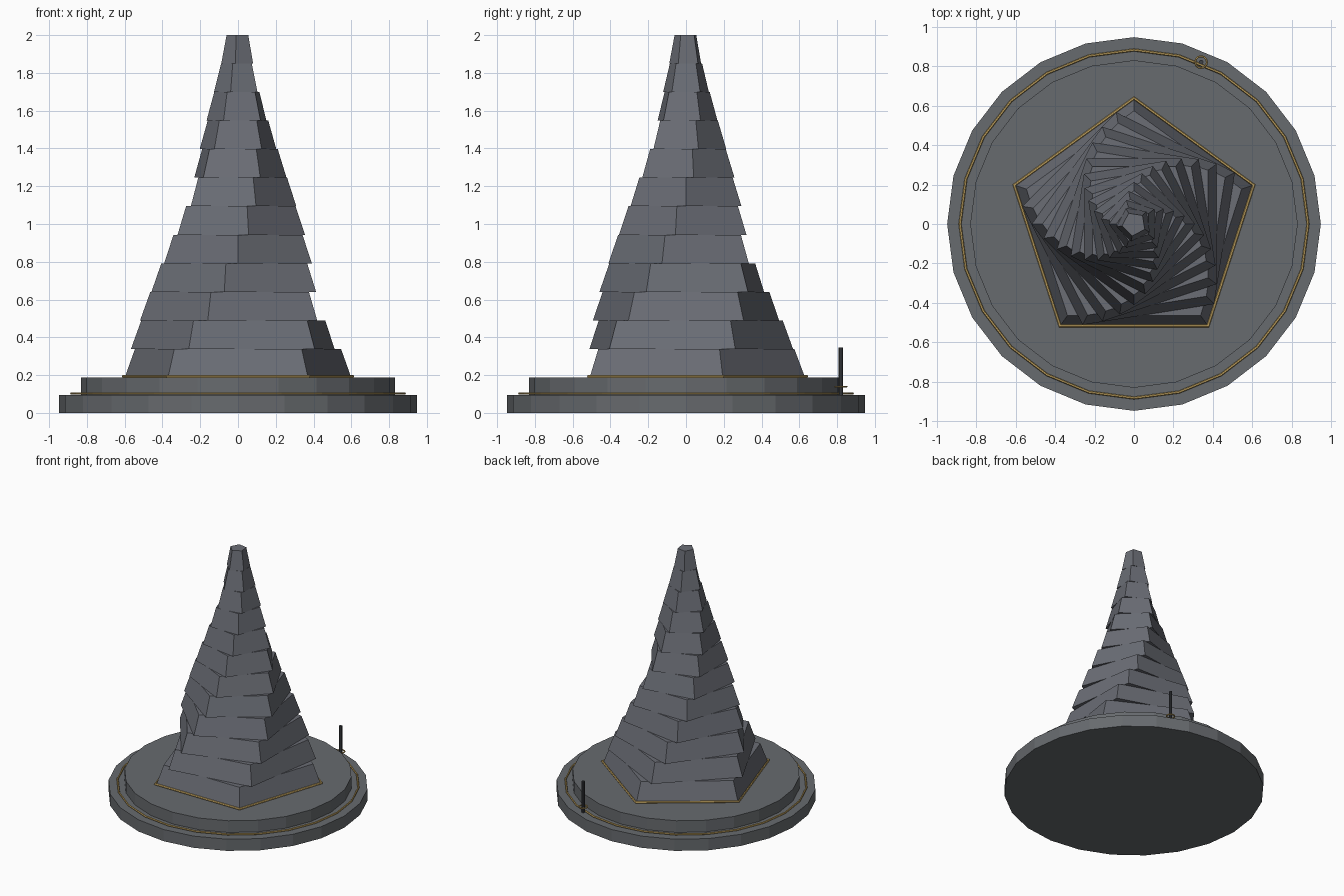
import bpy
import math

if "Cube" in bpy.data.objects:
    bpy.data.objects.remove(bpy.data.objects["Cube"])


def material(name, rgb):
    m = bpy.data.materials.new(name)
    m.diffuse_color = (*rgb, 1.0)
    m.use_nodes = True
    m.node_tree.nodes["Principled BSDF"].inputs["Base Color"].default_value = m.diffuse_color
    return m


STONE = material("grey stone", (0.135, 0.145, 0.156))
SLATE = material("blue grey slate", (0.145, 0.153, 0.178))
IRON = material("dark iron", (0.05, 0.055, 0.062))
GOLD = material("gold trim", (0.60, 0.41, 0.13))


def frustum(name, sides, r0, r1, z0, z1, mat, angle=0.0, x=0.0, y=0.0):
    """Flat-sided solid whose first corner points at the given angle."""
    verts = []
    for r, z in ((r0, z0), (r1, z1)):
        for i in range(sides):
            a = angle + math.tau * i / sides
            verts.append((x + r * math.cos(a), y + r * math.sin(a), z))
    faces = [tuple(reversed(range(sides))), tuple(range(sides, 2 * sides))]
    for i in range(sides):
        j = (i + 1) % sides
        faces.append((i, j, j + sides, i + sides))
    mesh = bpy.data.meshes.new(name)
    mesh.from_pydata(verts, [], faces)
    mesh.materials.append(mat)
    obj = bpy.data.objects.new(name, mesh)
    bpy.context.collection.objects.link(obj)
    return obj


def ring(name, sides, radius, thickness, loc, angle=0.0):
    bpy.ops.mesh.primitive_torus_add(
        major_segments=sides, minor_segments=6, major_radius=radius,
        minor_radius=thickness, location=loc, rotation=(0, 0, angle))
    obj = bpy.context.object
    obj.name = name
    obj.data.materials.append(GOLD)
    return obj


# Stepped round base
frustum("base_lower", 24, 0.947, 0.947, 0.0, 0.094, STONE)
frustum("base_upper", 24, 0.83, 0.83, 0.094, 0.188, STONE)

# Gold trims on the base steps
ring("base_trim", 24, 0.882, 0.007, (0, 0, 0.103))
ring("tower_trim", 5, 0.638, 0.009, (0, 0, 0.194), math.radians(90))

# Twisting five-sided tower, each tier turned nine degrees
TIERS = 12
STEP = (2.0 - 0.188) / TIERS


def tower_radius(k):
    return 0.061 + 0.569 * (1 - k / TIERS) ** 1.2


for k in range(TIERS):
    frustum(f"tower_tier_{k + 1}", 5, tower_radius(k), tower_radius(k + 1),
            0.188 + k * STEP, 0.188 + (k + 1) * STEP, SLATE,
            math.radians(90 + 9 * k))

# Small post with a gold collar on the lower step
px = 0.888 * math.cos(math.radians(67.5))
py = 0.888 * math.sin(math.radians(67.5))
frustum("post", 8, 0.012, 0.012, 0.094, 0.345, IRON, 0.0, px, py)
ring("post_collar", 12, 0.03, 0.005, (px, py, 0.139))
